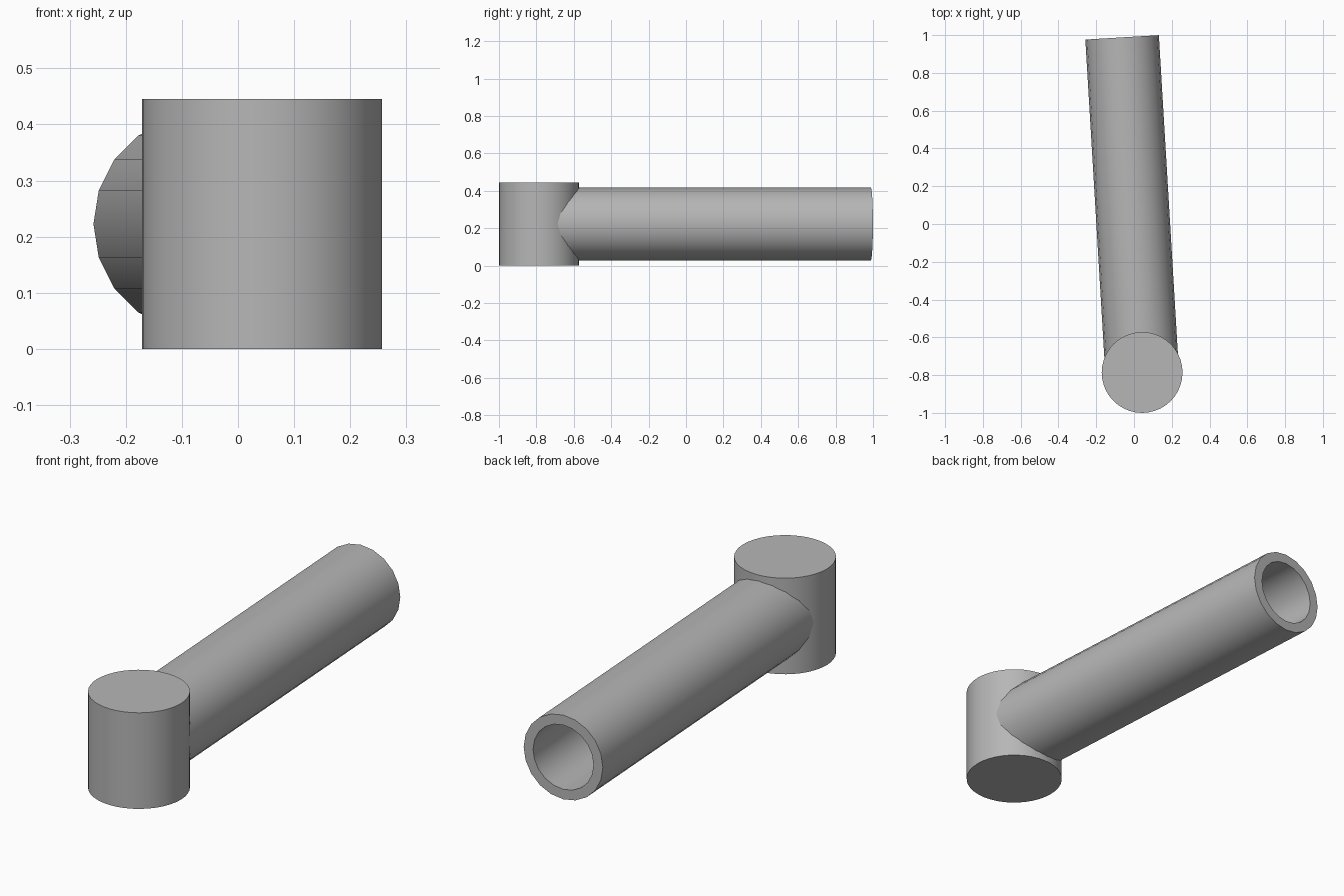
import bpy, bmesh, math
from mathutils import Vector, Matrix

cube = bpy.data.objects.get("Cube")
if cube:
    bpy.data.objects.remove(cube, do_unlink=True)

grey = bpy.data.materials.new("plain grey")
grey.use_nodes = True
colour = (0.47, 0.47, 0.47, 1)
grey.diffuse_color = colour
grey.node_tree.nodes["Principled BSDF"].inputs["Base Color"].default_value = colour

HEIGHT = 0.445
hub_centre = Vector((0.043, -0.786, HEIGHT / 2))
tube_end = Vector((-0.063, 0.988, HEIGHT / 2))


def lathe(name, profile, sides, matrix):
    """Spin a closed (radius, height) profile around local z."""
    bm = bmesh.new()
    verts = [bm.verts.new((r, 0, h)) for r, h in profile]
    edges = [bm.edges.new((a, b)) for a, b in zip(verts, verts[1:] + verts[:1])]
    bmesh.ops.spin(bm, geom=verts + edges, cent=(0, 0, 0), axis=(0, 0, 1),
                   angle=math.tau, steps=sides, use_duplicate=False)
    bmesh.ops.remove_doubles(bm, verts=bm.verts, dist=0.0001)
    bmesh.ops.recalc_face_normals(bm, faces=bm.faces)
    return finish(name, bm, matrix)


def finish(name, bm, matrix):
    mesh = bpy.data.meshes.new(name)
    bm.to_mesh(mesh)
    bm.free()
    mesh.materials.append(grey)
    obj = bpy.data.objects.new(name, mesh)
    obj.matrix_world = matrix
    bpy.context.collection.objects.link(obj)
    bpy.ops.object.select_all(action="DESELECT")
    obj.select_set(True)
    bpy.context.view_layer.objects.active = obj
    bpy.ops.object.shade_smooth_by_angle(angle=math.radians(35))
    return obj


# Upright solid hub
bm = bmesh.new()
bmesh.ops.create_cone(bm, cap_ends=True, segments=40, radius1=0.214,
                      radius2=0.214, depth=HEIGHT)
finish("hub", bm, Matrix.Translation(hub_centre))

# Hollow tube running back from inside the hub, which closes its front end
axis = tube_end - hub_centre
length = axis.length
turn = axis.to_track_quat("Z", "Y").to_matrix().to_4x4()
OUTER, INNER, START = 0.195, 0.149, 0.02
lathe("hollow_tube",
      [(INNER, START), (OUTER, START), (OUTER, length), (INNER, length)],
      20, Matrix.Translation(hub_centre) @ turn)
